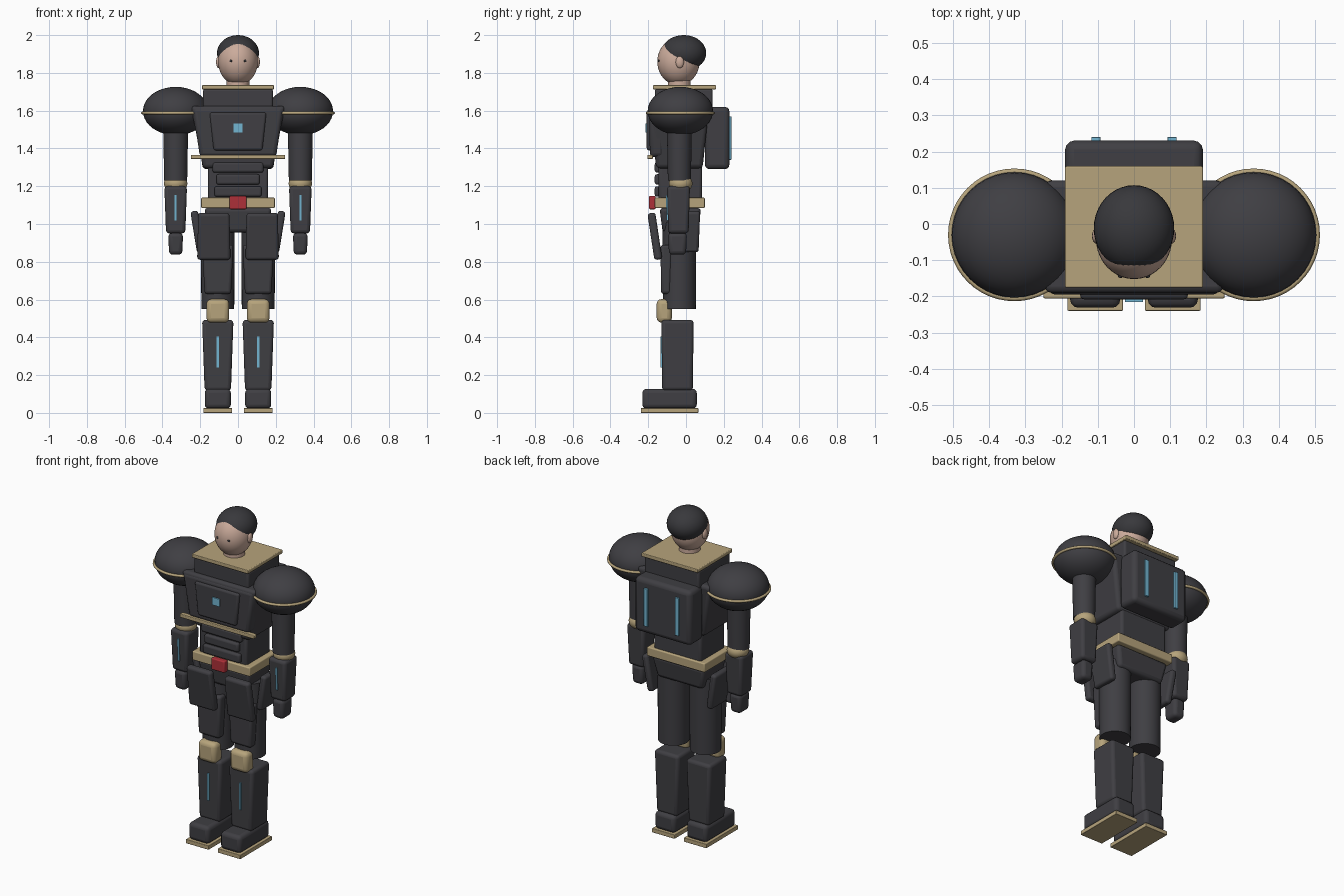
import bpy, bmesh, math
from mathutils import Matrix, Vector

cube = bpy.data.objects.get("Cube")
if cube:
    bpy.data.objects.remove(cube, do_unlink=True)


def material(name, rgb):
    m = bpy.data.materials.new(name)
    m.use_nodes = True
    m.diffuse_color = (*rgb, 1)
    m.node_tree.nodes["Principled BSDF"].inputs["Base Color"].default_value = (*rgb, 1)
    return m


DARK = material("dark armour", (0.05, 0.049, 0.056))
HAIR = material("dark hair", (0.04, 0.04, 0.045))
TAN = material("tan trim", (0.47, 0.37, 0.2))
SKIN = material("skin", (0.6, 0.41, 0.33))
BLUE = material("blue light", (0.17, 0.46, 0.64))
RED = material("red buckle", (0.42, 0.03, 0.04))


def finish(name, bm, mat, bevel=0):
    mesh = bpy.data.meshes.new(name)
    bm.to_mesh(mesh)
    bm.free()
    ob = bpy.data.objects.new(name, mesh)
    bpy.context.collection.objects.link(ob)
    mesh.materials.append(mat)
    if bevel:
        mod = ob.modifiers.new("Bevel", "BEVEL")
        mod.width, mod.segments = bevel, 3
    bpy.ops.object.select_all(action="DESELECT")
    bpy.context.view_layer.objects.active = ob
    ob.select_set(True)
    bpy.ops.object.shade_smooth_by_angle(angle=math.radians(35))
    return ob


def box(name, center, size, mat=DARK, bevel=0.015, taper=(1, 1), rot=(0, 0)):
    """Bevelled block; taper scales the bottom face, rot tilts about x and y."""
    bm = bmesh.new()
    bmesh.ops.create_cube(bm, size=1)
    for v in bm.verts:
        v.co = Vector(v.co[i] * size[i] for i in range(3))
        if v.co.z < 0:
            v.co.x *= taper[0]
            v.co.y *= taper[1]
    turn = Matrix.Rotation(rot[0], 4, "X") @ Matrix.Rotation(rot[1], 4, "Y")
    bm.transform(Matrix.Translation(center) @ turn)
    return finish(name, bm, mat, bevel)


def ball(name, center, radii, mat, segments=40):
    bm = bmesh.new()
    bmesh.ops.create_uvsphere(bm, u_segments=segments, v_segments=segments // 2, radius=1)
    bm.transform(Matrix.Translation(center) @ Matrix.Diagonal((*radii, 1)))
    return finish(name, bm, mat)


def column(name, center, r_bottom, r_top, height, mat=DARK, bevel=0):
    bm = bmesh.new()
    bmesh.ops.create_cone(bm, cap_ends=True, segments=32, radius1=r_bottom,
                          radius2=r_top, depth=height)
    bm.transform(Matrix.Translation(center))
    return finish(name, bm, mat, bevel)


def ring(name, center, major, minor, mat):
    bpy.ops.mesh.primitive_torus_add(location=center, major_radius=major, minor_radius=minor,
                                     major_segments=48, minor_segments=10)
    ob = bpy.context.object
    ob.name = name
    ob.data.materials.append(mat)
    bpy.ops.object.shade_smooth_by_angle(angle=math.radians(60))


# Head
ball("head", (0, -0.04, 1.86), (0.105, 0.112, 0.125), SKIN)
ball("hair", (0, -0.012, 1.905), (0.111, 0.119, 0.095), HAIR)
column("neck", (0, -0.035, 1.745), 0.06, 0.06, 0.07, SKIN)

# Torso
box("collar", (0, -0.008, 1.724), (0.38, 0.335, 0.022), TAN, 0.004)
box("collar_base", (0, -0.012, 1.65), (0.37, 0.305, 0.13), DARK, 0.012)
box("chest", (0, -0.035, 1.46), (0.5, 0.315, 0.33), DARK, 0.02, (0.74, 0.78))
box("chest_plate", (0, -0.155, 1.485), (0.48, 0.08, 0.26), DARK, 0.02, (0.84, 0.9))
box("chest_panel", (0, -0.188, 1.49), (0.3, 0.04, 0.2), DARK, 0.012, (0.86, 1))
box("chest_light", (0, -0.211, 1.508), (0.05, 0.009, 0.046), BLUE, 0)
box("chest_trim", (0, -0.19, 1.355), (0.5, 0.03, 0.022), TAN, 0.004)
box("abdomen", (0, -0.03, 1.22), (0.32, 0.23, 0.2), DARK, 0.015)
for i, width in enumerate((0.27, 0.23, 0.25)):
    box(f"abdomen_plate_{i + 1}", (0, -0.148, 1.3 - i * 0.064), (width, 0.035, 0.055), DARK, 0.012)
box("belt", (0, -0.033, 1.112), (0.39, 0.265, 0.055), TAN, 0.006)
box("buckle", (0, -0.178, 1.113), (0.09, 0.035, 0.07), RED, 0.006)
box("pelvis", (0, -0.03, 1.02), (0.36, 0.22, 0.13), DARK, 0.02, (0.85, 0.85))

# Backpack
box("backpack", (0, 0.165, 1.455), (0.38, 0.13, 0.33), DARK, 0.025)

for side, s in (("left", 1), ("right", -1)):
    # Face and backpack details
    ball(f"{side}_ear", (s * 0.103, -0.033, 1.857), (0.013, 0.022, 0.032), SKIN, 16)
    ball(f"{side}_eye", (s * 0.037, -0.143, 1.863), (0.008, 0.006, 0.007), HAIR, 12)
    box(f"{side}_backpack_light", (s * 0.105, 0.232, 1.455), (0.025, 0.016, 0.23), BLUE, 0.002)

    # Arm
    ax = s * 0.33
    ball(f"{side}_pauldron", (ax, -0.03, 1.598), (0.173, 0.173, 0.128), DARK)
    ring(f"{side}_pauldron_trim", (ax, -0.03, 1.588), 0.175, 0.008, TAN)
    column(f"{side}_upper_arm", (ax, -0.035, 1.37), 0.061, 0.066, 0.28)
    ball(f"{side}_elbow", (ax, -0.028, 1.215), (0.062, 0.062, 0.05), TAN, 32)
    box(f"{side}_forearm", (ax, -0.04, 1.075), (0.12, 0.122, 0.25), DARK, 0.018, (0.85, 0.88))
    box(f"{side}_forearm_light", (ax, -0.1, 1.085), (0.011, 0.009, 0.135), BLUE, 0, rot=(0.03, 0))
    box(f"{side}_hand", (ax, -0.045, 0.895), (0.078, 0.1, 0.115), DARK, 0.02, (0.9, 0.9))

    # Hip armour
    box(f"{side}_front_tasset", (s * 0.128, -0.165, 0.935), (0.165, 0.042, 0.25), DARK, 0.015,
        (1.07, 1), (0.15, 0))
    box(f"{side}_side_tasset", (s * 0.215, -0.01, 0.96), (0.04, 0.17, 0.22), DARK, 0.015,
        (1, 0.9), (0, s * 0.16))

    # Leg
    lx = s * 0.107
    column(f"{side}_thigh", (lx, -0.035, 0.78), 0.087, 0.09, 0.46)
    box(f"{side}_thigh_plate", (lx, -0.105, 0.76), (0.165, 0.06, 0.26), DARK, 0.015, (0.85, 0.9))
    box(f"{side}_knee", (lx, -0.115, 0.54), (0.12, 0.08, 0.125), TAN, 0.025)
    box(f"{side}_shin", (lx, -0.045, 0.305), (0.166, 0.17, 0.375), DARK, 0.018, (0.84, 0.96))
    box(f"{side}_shin_light", (lx, -0.131, 0.323), (0.012, 0.009, 0.165), BLUE, 0)
    box(f"{side}_boot", (lx, -0.087, 0.075), (0.138, 0.288, 0.105), DARK, 0.022)
    box(f"{side}_sole", (lx, -0.087, 0.0125), (0.153, 0.305, 0.025), TAN, 0.003)
